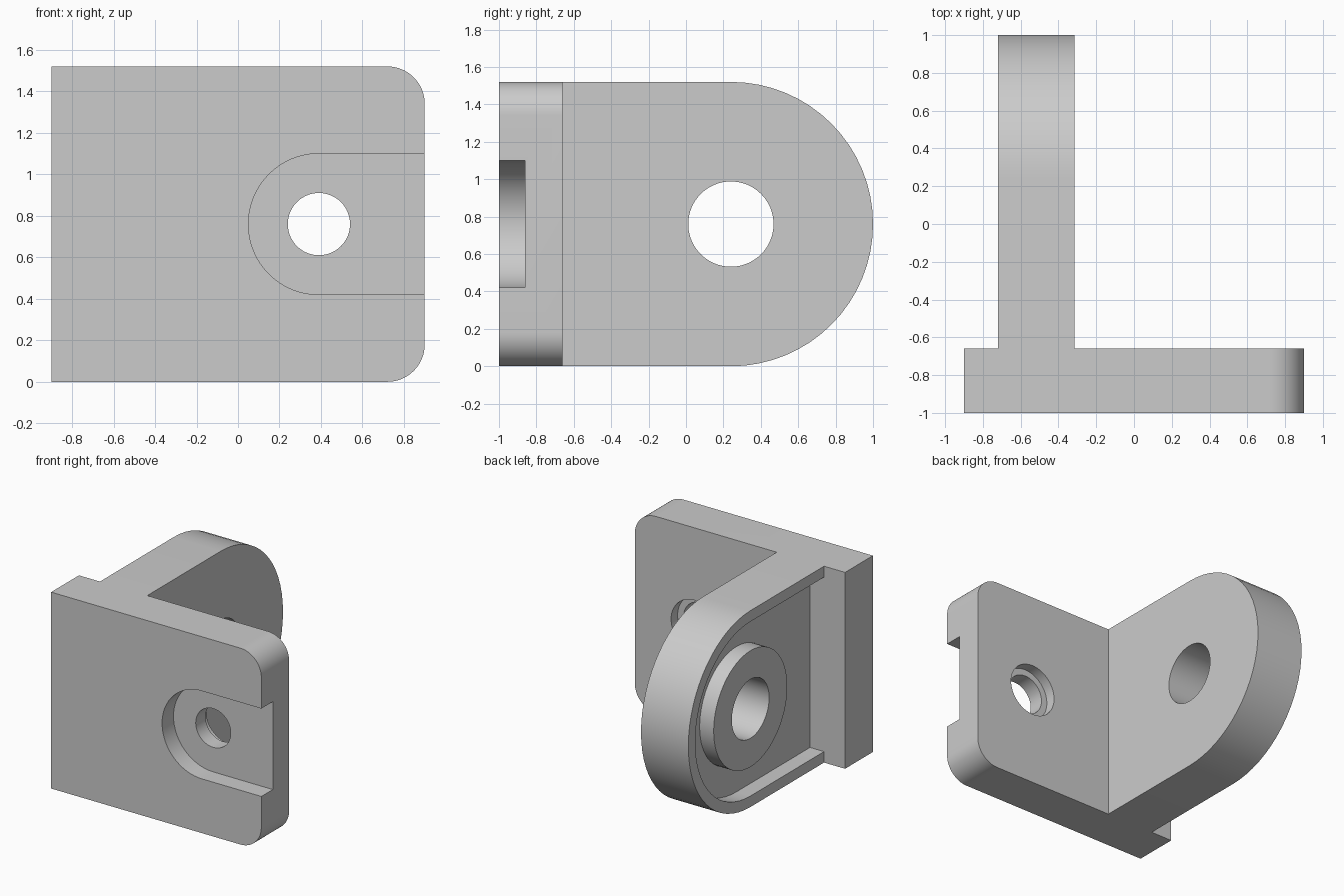
import bpy, bmesh
from math import pi, cos, sin

if "Cube" in bpy.data.objects:
    bpy.data.objects.remove(bpy.data.objects["Cube"])

MID = 0.76           # height of both bores
SEG = 64             # segments per full circle


def arc(cu, cv, r, a0, a1):
    n = max(8, round(SEG * abs(a1 - a0) / (2 * pi)))
    return [(cu + r * cos(a0 + (a1 - a0) * i / n), cv + r * sin(a0 + (a1 - a0) * i / n))
            for i in range(n + 1)]


def circle(cu, cv, r):
    return arc(cu, cv, r, 0, 2 * pi)[:-1]


def prism(name, profile, axis, lo, hi):
    """Extrude a (x, z) profile along y, or a (y, z) profile along x."""
    place = (lambda u, v, d: (u, d, v)) if axis == 'Y' else (lambda u, v, d: (d, u, v))
    bm = bmesh.new()
    a = [bm.verts.new(place(u, v, lo)) for u, v in profile]
    b = [bm.verts.new(place(u, v, hi)) for u, v in profile]
    bm.faces.new(a)
    bm.faces.new(b)
    for i in range(len(a)):
        j = (i + 1) % len(a)
        bm.faces.new((a[i], a[j], b[j], b[i]))
    bmesh.ops.recalc_face_normals(bm, faces=bm.faces)
    mesh = bpy.data.meshes.new(name)
    bm.to_mesh(mesh)
    bm.free()
    ob = bpy.data.objects.new(name, mesh)
    bpy.context.collection.objects.link(ob)
    return ob


def combine(body, tool, operation):
    mod = body.modifiers.new(tool.name, 'BOOLEAN')
    mod.operation, mod.solver, mod.object = operation, 'EXACT', tool
    bpy.context.view_layer.objects.active = body
    bpy.ops.object.modifier_apply(modifier=mod.name)
    bpy.data.objects.remove(tool, do_unlink=True)


# Mounting plate, rounded at its free end
plate = ([(-0.9, 0)] + arc(0.72, 0.18, 0.18, -pi / 2, 0)
         + arc(0.72, 1.34, 0.18, 0, pi / 2) + [(-0.9, 1.52)])
bracket = prism("bracket", plate, 'Y', -1, -0.66)

# Round-ended lug, rooted inside the plate
lug = [(-0.8, 0)] + arc(0.24, MID, 0.76, -pi / 2, pi / 2) + [(-0.8, 1.52)]
combine(bracket, prism("lug", lug, 'X', -0.72, -0.315), 'UNION')

# Pocket in the outer lug face, leaving a thin rim
pocket = [(-0.66, MID - 0.675)] + arc(0.24, MID, 0.675, -pi / 2, pi / 2) + [(-0.66, MID + 0.675)]
combine(bracket, prism("pocket", pocket, 'X', -0.9, -0.6), 'DIFFERENCE')

# Boss in the pocket and the bore through it
combine(bracket, prism("boss", circle(0.24, MID, 0.45), 'X', -0.72, -0.5), 'UNION')
combine(bracket, prism("lug_bore", circle(0.24, MID, 0.228), 'X', -1, 0), 'DIFFERENCE')

# Open-ended slot on the plate front, bolt hole and rear counterbore
slot = [(1.0, MID + 0.34)] + arc(0.39, MID, 0.34, pi / 2, 3 * pi / 2) + [(1.0, MID - 0.34)]
combine(bracket, prism("slot", slot, 'Y', -1.1, -0.86), 'DIFFERENCE')
combine(bracket, prism("bolt_hole", circle(0.39, MID, 0.15), 'Y', -1.1, -0.5), 'DIFFERENCE')
combine(bracket, prism("counterbore", circle(0.39, MID, 0.2), 'Y', -0.74, -0.5), 'DIFFERENCE')

# Smooth curved walls, sharp edges
bpy.ops.object.select_all(action='DESELECT')
bracket.select_set(True)
bpy.context.view_layer.objects.active = bracket
bpy.ops.object.shade_smooth_by_angle(angle=pi / 6)
